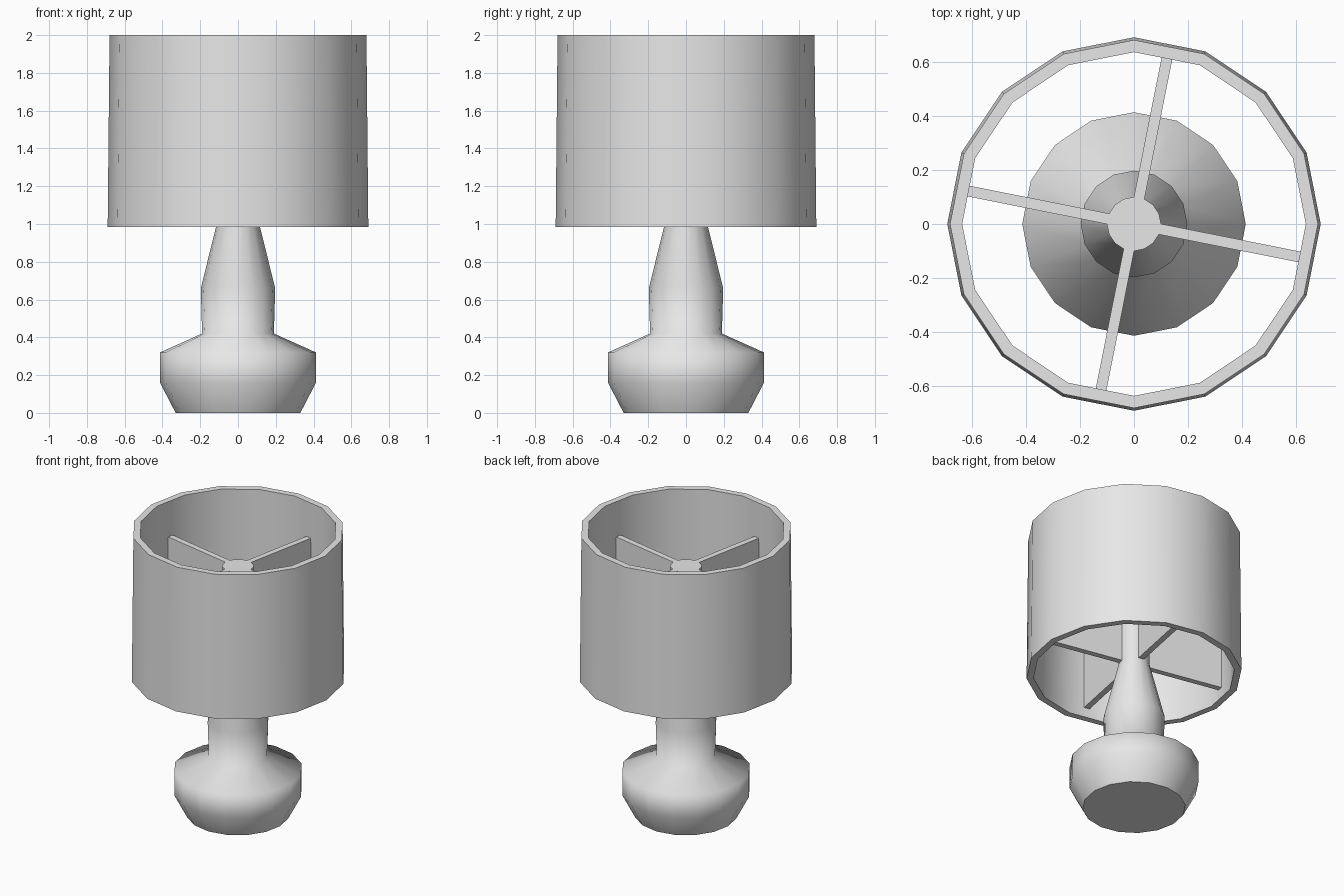
import bpy
import bmesh
from math import cos, sin, pi
from mathutils import Matrix, Vector

cube = bpy.data.objects.get("Cube")
if cube:
    bpy.data.objects.remove(cube, do_unlink=True)

SIDES = 16

# One plain material for the whole lamp
grey = bpy.data.materials.new("light_grey")
grey.use_nodes = True
COLOUR = (0.8, 0.8, 0.8, 1)
grey.diffuse_color = COLOUR
grey.node_tree.nodes["Principled BSDF"].inputs["Base Color"].default_value = COLOUR


def add_object(name, bm):
    """Smooth the walls, keep level caps and rims flat."""
    bmesh.ops.recalc_face_normals(bm, faces=bm.faces)
    mesh = bpy.data.meshes.new(name)
    bm.to_mesh(mesh)
    bm.free()
    mesh.materials.append(grey)
    obj = bpy.data.objects.new(name, mesh)
    bpy.context.collection.objects.link(obj)
    return obj


def lathe(name, profile, closed=False):
    """Revolve (radius, height) points; open profiles get end caps."""
    bm = bmesh.new()
    rings = [[bm.verts.new((r * cos(2 * pi * i / SIDES), r * sin(2 * pi * i / SIDES), z))
              for i in range(SIDES)] for r, z in profile]
    pairs = list(zip(rings, rings[1:]))
    if closed:
        pairs.append((rings[-1], rings[0]))
    else:
        bm.faces.new(rings[0])
        bm.faces.new(rings[-1])
    for low, high in pairs:
        for i in range(SIDES):
            j = (i + 1) % SIDES
            bm.faces.new((low[i], low[j], high[j], high[i]))
    bm.normal_update()
    for face in bm.faces:
        face.smooth = abs(face.normal.z) < 0.97
    return add_object(name, bm)


# Base, neck and the stem that carries the shade
lathe("lamp_body", [(0.33, 0), (0.413, 0.16), (0.413, 0.32), (0.19, 0.42),
                    (0.197, 0.66), (0.1, 1.05), (0.1, 1.75)])

# Hollow, slightly tapered shade
lathe("shade", [(0.69, 0.985), (0.68, 2), (0.635, 2), (0.645, 0.985)], closed=True)

# Four upright vanes joining the stem to the shade
INNER, OUTER, BOTTOM, TOP, THICK = 0.06, 0.628, 1.05, 1.75, 0.04
for n in range(4):
    bm = bmesh.new()
    size = Vector((OUTER - INNER, THICK, TOP - BOTTOM))
    middle = Vector(((OUTER + INNER) / 2, 0, (TOP + BOTTOM) / 2))
    turn = Matrix.Rotation(n * pi / 2 - pi / SIDES, 4, "Z")
    bmesh.ops.create_cube(bm, size=1, matrix=turn @ Matrix.Translation(middle)
                          @ Matrix.Diagonal(size).to_4x4())
    add_object(f"shade_vane_{n + 1}", bm)
